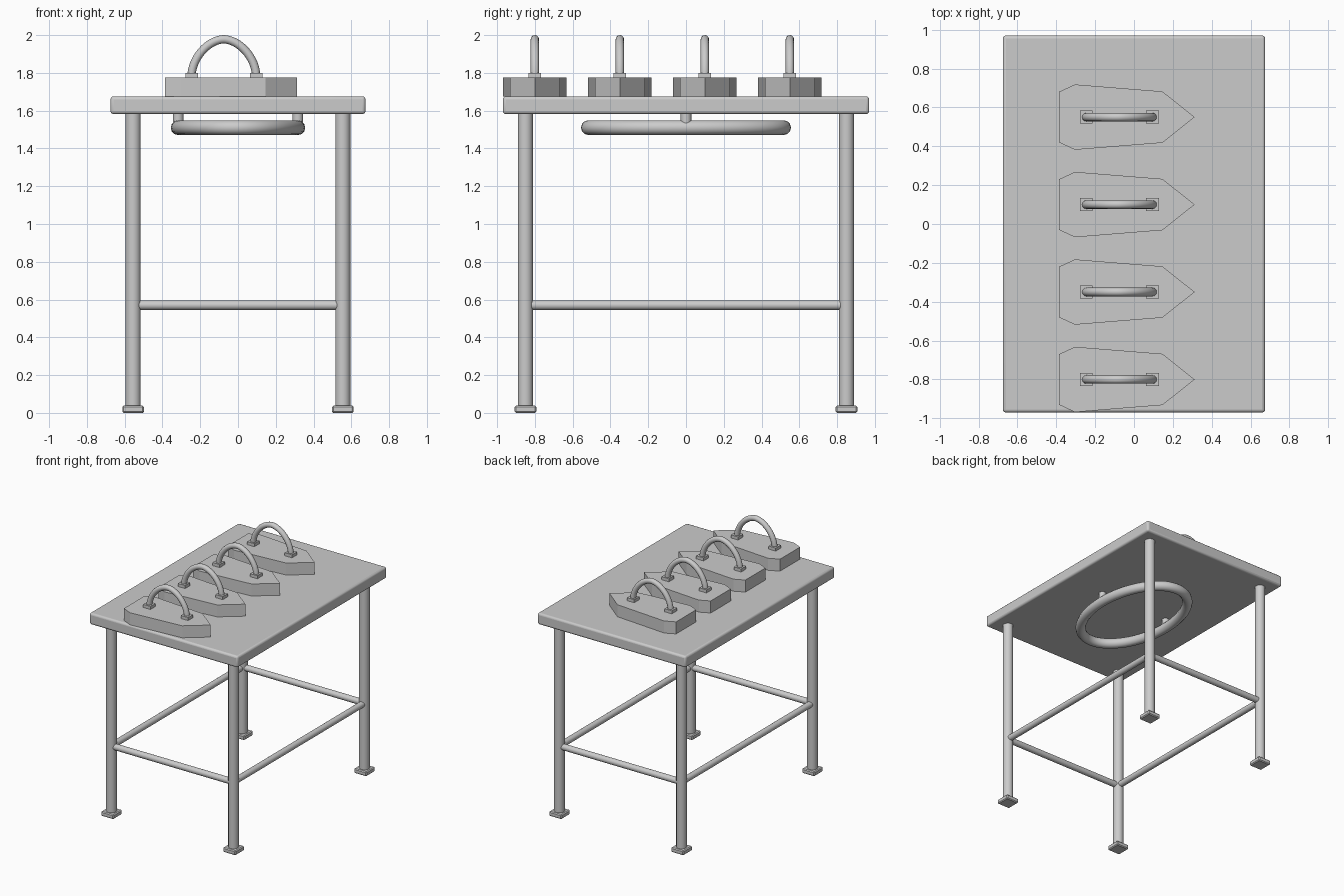
import bpy
import math
from mathutils import Vector

cube = bpy.data.objects.get("Cube")
if cube:
    bpy.data.objects.remove(cube, do_unlink=True)

grey = bpy.data.materials.new("plain grey")
grey.use_nodes = True
colour = (0.6, 0.6, 0.6, 1)
grey.diffuse_color = colour
grey.node_tree.nodes["Principled BSDF"].inputs["Base Color"].default_value = colour


def finish(obj, name, smooth=True):
    obj.name = name
    obj.data.materials.clear()
    obj.data.materials.append(grey)
    bpy.ops.object.select_all(action="DESELECT")
    obj.select_set(True)
    bpy.context.view_layer.objects.active = obj
    if smooth:
        bpy.ops.object.shade_smooth_by_angle(angle=math.radians(35))
    return obj


def box(name, centre, size, bevel=0.0, segments=1):
    bpy.ops.mesh.primitive_cube_add(size=1, location=centre)
    obj = bpy.context.object
    obj.scale = size
    bpy.ops.object.transform_apply(location=False, rotation=False, scale=True)
    if bevel:
        mod = obj.modifiers.new("rounded edges", "BEVEL")
        mod.width = bevel
        mod.segments = segments
    return finish(obj, name, smooth=segments > 1)


def rod(name, start, end, radius):
    start, end = Vector(start), Vector(end)
    axis = end - start
    bpy.ops.mesh.primitive_cylinder_add(
        vertices=24, radius=radius, depth=axis.length, location=(start + end) / 2)
    obj = bpy.context.object
    obj.rotation_euler = axis.to_track_quat("Z", "Y").to_euler()
    return finish(obj, name)


def tube(name, points, radius, cyclic=False):
    curve = bpy.data.curves.new(name, "CURVE")
    curve.dimensions = "3D"
    curve.bevel_depth = radius
    curve.bevel_resolution = 4
    curve.use_fill_caps = not cyclic
    spline = curve.splines.new("POLY")
    spline.points.add(len(points) - 1)
    for point, co in zip(spline.points, points):
        point.co = (*co, 1)
    spline.use_cyclic_u = cyclic
    obj = bpy.data.objects.new(name, curve)
    bpy.context.collection.objects.link(obj)
    bpy.ops.object.select_all(action="DESELECT")
    obj.select_set(True)
    bpy.context.view_layer.objects.active = obj
    bpy.ops.object.convert(target="MESH")
    return finish(bpy.context.object, name)


def prism(name, outline, bottom, top):
    n = len(outline)
    verts = [(x, y, z) for z in (bottom, top) for x, y in outline]
    faces = [tuple(reversed(range(n))), tuple(range(n, 2 * n))]
    faces += [(i, (i + 1) % n, n + (i + 1) % n, n + i) for i in range(n)]
    mesh = bpy.data.meshes.new(name)
    mesh.from_pydata(verts, [], faces)
    obj = bpy.data.objects.new(name, mesh)
    bpy.context.collection.objects.link(obj)
    return finish(obj, name, smooth=False)


# Table top, legs and feet
TOP = 1.676
LEG_X, LEG_Y = 0.555, 0.85
box("table_top", (0, 0, 1.629), (1.35, 1.94, 0.094), 0.016, 3)
for x, side in ((-LEG_X, "right"), (LEG_X, "left")):
    for y, end in ((-LEG_Y, "front"), (LEG_Y, "back")):
        rod(f"{end}_{side}_leg", (x, y, 0.03), (x, y, 1.59), 0.04)
        box(f"{end}_{side}_foot", (x, y, 0.019), (0.115, 0.115, 0.038), 0.007)

# Stretchers between the legs
RAIL_Z = 0.57
for s, side, end in ((-1, "right", "front"), (1, "left", "back")):
    rod(f"{end}_stretcher", (-0.53, s * LEG_Y, RAIL_Z), (0.53, s * LEG_Y, RAIL_Z), 0.025)
    rod(f"{side}_stretcher", (s * LEG_X, -0.825, RAIL_Z), (s * LEG_X, 0.825, RAIL_Z), 0.025)

# Oval ring hung under the table on two short posts
ring = [(0.317 * math.cos(a), 0.517 * math.sin(a), 1.51)
        for a in (math.tau * i / 64 for i in range(64))]
tube("oval_ring", ring, 0.039, cyclic=True)
for x, side in ((-0.317, "right"), (0.317, "left")):
    rod(f"{side}_ring_post", (x, 0, 1.51), (x, 0, 1.59), 0.028)

# Row of pointed blocks, each with an arched handle on two pads
half = [(-0.386, -0.13), (-0.304, -0.168), (0.146, -0.132)]
outline = half + [(0.312, 0)] + [(x, -y) for x, y in reversed(half)]
MID, SPAN = -0.075, 0.171
for i in range(4):
    y = -0.80 + 0.45 * i
    prism(f"pointed_block_{i + 1}", [(px, y + py) for px, py in outline], TOP, 1.775)
    arch = []
    for k in range(33):
        a = math.pi * k / 32
        c, s = math.cos(a), math.sin(a)
        arch.append((MID - SPAN * math.copysign(abs(c) ** 1.12, c), y,
                     1.785 + 0.193 * abs(s) ** 1.12))
    tube(f"handle_{i + 1}", arch, 0.022)
    for d, side in ((-SPAN, "right"), (SPAN, "left")):
        box(f"handle_pad_{side}_{i + 1}", (MID + d, y, 1.785), (0.066, 0.066, 0.03))
